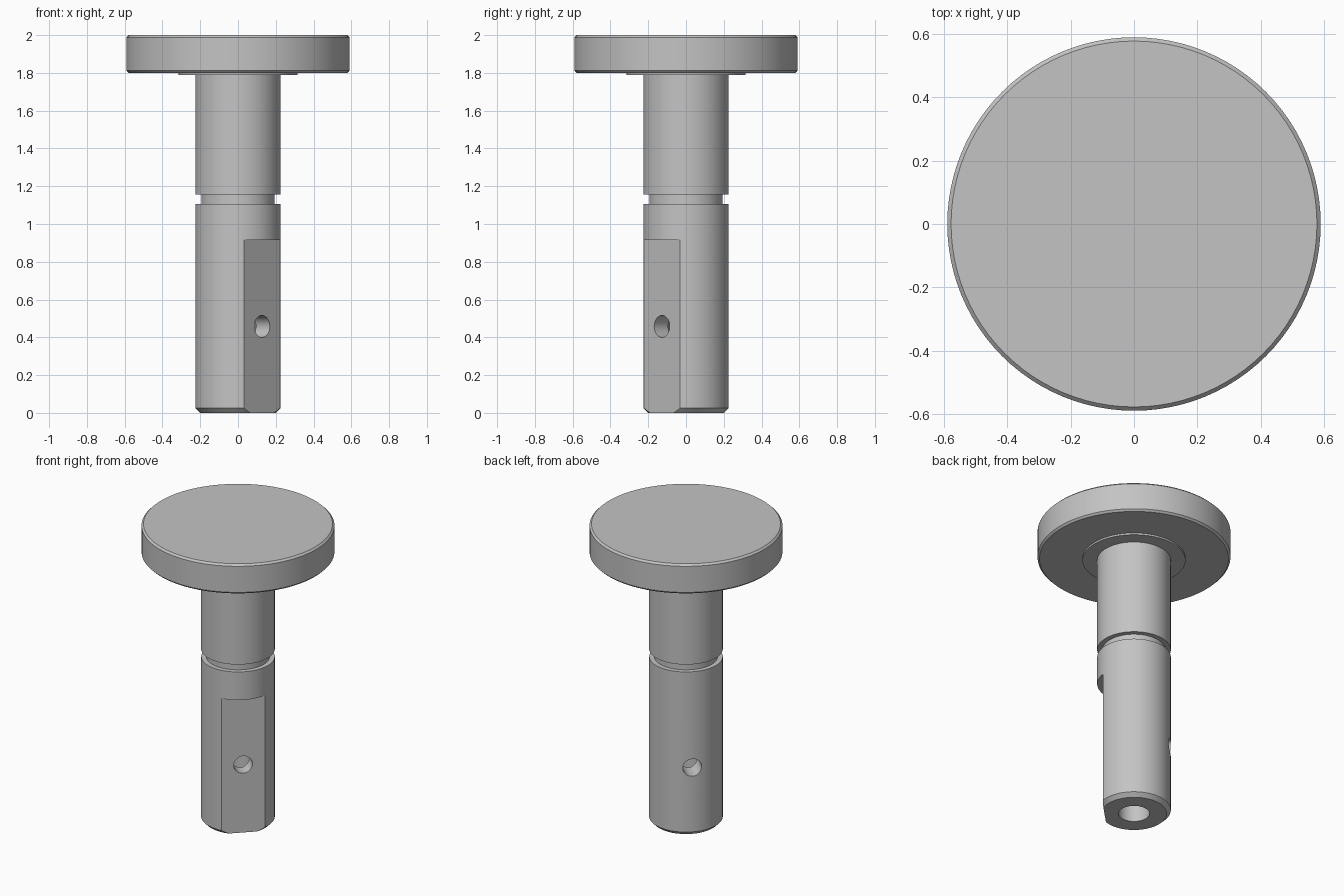
import bpy
import bmesh
from math import pi, radians
from mathutils import Matrix, Vector

if "Cube" in bpy.data.objects:
    bpy.data.objects.remove(bpy.data.objects["Cube"])

SEGMENTS = 96
SHAFT_R = 0.225
FLAT_DIST = 0.18          # distance of the milled flat from the axis
FLAT_TOP = 0.915
FLAT_DIR = Vector((1, -1, 0)).normalized()

steel = bpy.data.materials.new("grey steel")
steel.use_nodes = True
grey = (0.55, 0.55, 0.55, 1)
steel.diffuse_color = grey
steel.node_tree.nodes["Principled BSDF"].inputs["Base Color"].default_value = grey


def to_object(name, bm):
    bmesh.ops.recalc_face_normals(bm, faces=bm.faces)
    mesh = bpy.data.meshes.new(name)
    bm.to_mesh(mesh)
    bm.free()
    mesh.materials.append(steel)
    obj = bpy.data.objects.new(name, mesh)
    bpy.context.collection.objects.link(obj)
    return obj


def lathe(name, profile):
    """Revolve (radius, height) points about z; the ends lie on the axis."""
    bm = bmesh.new()
    verts = [bm.verts.new((r, 0, z)) for r, z in profile]
    edges = [bm.edges.new(pair) for pair in zip(verts, verts[1:])]
    bmesh.ops.spin(bm, geom=verts + edges, cent=(0, 0, 0), axis=(0, 0, 1),
                   angle=2 * pi, steps=SEGMENTS)
    bmesh.ops.remove_doubles(bm, verts=bm.verts, dist=0.0001)
    bmesh.ops.dissolve_limit(bm, angle_limit=radians(0.5), verts=bm.verts,
                             edges=bm.edges)
    return to_object(name, bm)


def cut(target, cutter):
    cutter.hide_render = True
    mod = target.modifiers.new("cut", "BOOLEAN")
    mod.operation = "DIFFERENCE"
    mod.solver = "EXACT"
    mod.object = cutter
    bpy.context.view_layer.objects.active = target
    bpy.ops.object.modifier_apply(modifier=mod.name)
    bpy.data.objects.remove(cutter)


# Pin: blind bore, chamfered shaft, ring groove, raised collar, round head
pin = lathe("headed_pin", [
    (0, 0.6), (0.095, 0.6), (0.095, 0),
    (0.2, 0), (SHAFT_R, 0.025),
    (SHAFT_R, 1.105), (0.194, 1.105), (0.194, 1.155), (SHAFT_R, 1.155),
    (SHAFT_R, 1.788), (0.315, 1.788), (0.315, 1.8),
    (0.578, 1.8), (0.59, 1.812), (0.59, 1.988), (0.578, 2), (0, 2),
])

# Milled flat on the lower shaft
turn = FLAT_DIR.to_track_quat("X", "Z").to_matrix().to_4x4()
bm = bmesh.new()
bmesh.ops.create_cube(bm, size=1, matrix=turn
                      @ Matrix.Translation((FLAT_DIST + 0.25, 0, FLAT_TOP - 0.6))
                      @ Matrix.Diagonal((0.5, 1, 1.2, 1)))
cut(pin, to_object("flat_cutter", bm))

# Cross hole through the flat and the bore
bm = bmesh.new()
bmesh.ops.create_cone(bm, cap_ends=True, segments=48, radius1=0.058,
                      radius2=0.058, depth=1,
                      matrix=Matrix.Translation((0, 0, 0.458)) @ turn
                      @ Matrix.Rotation(pi / 2, 4, "Y"))
cut(pin, to_object("hole_cutter", bm))

# Smooth round walls, crisp machined edges
bpy.ops.object.select_all(action="DESELECT")
pin.select_set(True)
bpy.context.view_layer.objects.active = pin
bpy.ops.object.shade_smooth_by_angle(angle=radians(25))
